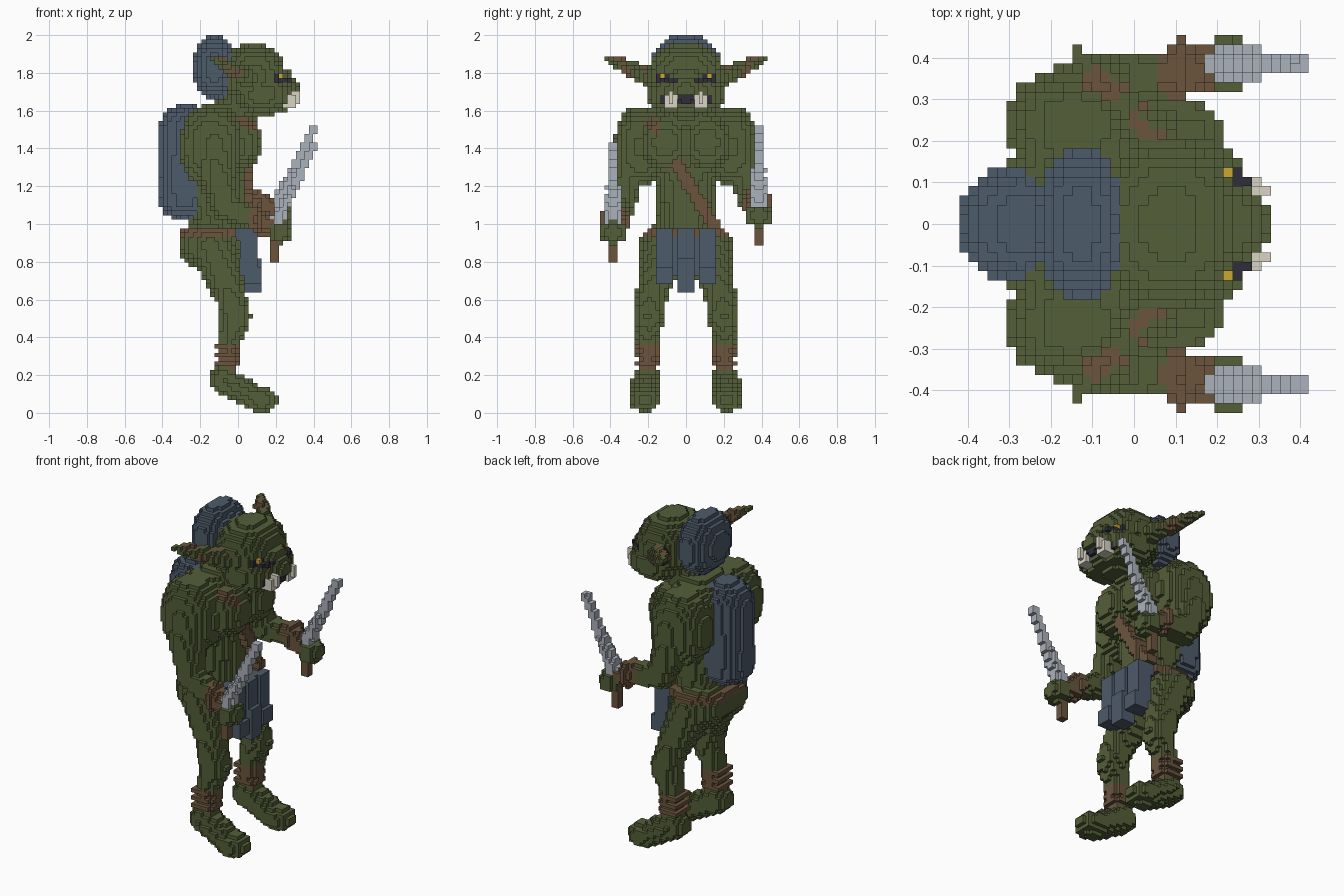
import bpy
import math
from mathutils import Vector

cube = bpy.data.objects.get("Cube")
if cube:
    bpy.data.objects.remove(cube, do_unlink=True)

V = 2 / 88                      # size of one block
NX, NY, NZ = 18, 20, 88         # half counts in x and y, full count in z

COLOURS = {
    "green_skin": (0.088, 0.113, 0.040),
    "blue_cloth": (0.076, 0.104, 0.147),
    "brown_leather": (0.145, 0.091, 0.048),
    "steel": (0.410, 0.445, 0.500),
    "ivory": (0.690, 0.660, 0.560),
    "yellow_eye": (0.600, 0.390, 0.030),
    "dark_hollow": (0.030, 0.027, 0.040),
}
materials = {}
for name, rgb in COLOURS.items():
    m = bpy.data.materials.new(name)
    m.use_nodes = True
    m.diffuse_color = (*rgb, 1)
    m.node_tree.nodes["Principled BSDF"].inputs["Base Color"].default_value = (*rgb, 1)
    materials[name] = m

cells = {}                      # block index -> part name
part_colour = {}


def fill(part, colour, shape, over=()):
    """Fill a shape with blocks; with over, only recolour blocks of those parts."""
    lo, hi, test = shape
    part_colour[part] = colour
    for i in range(max(-NX, math.floor(lo[0] / V)), min(NX, math.ceil(hi[0] / V)) + 1):
        for j in range(max(-NY, math.floor(lo[1] / V) - 1), min(NY, math.ceil(hi[1] / V) + 1)):
            for k in range(max(0, math.floor(lo[2] / V) - 1), min(NZ, math.ceil(hi[2] / V) + 1)):
                if over and cells.get((i, j, k)) not in over:
                    continue
                if test(i * V, (j + 0.5) * V, (k + 0.5) * V):
                    cells[(i, j, k)] = part


def ellipsoid(c, r, power=2):
    def test(*p):
        return sum(abs((a - b) / s) ** power for a, b, s in zip(p, c, r)) <= 1
    return [a - s for a, s in zip(c, r)], [a + s for a, s in zip(c, r)], test


def box(lo, hi):
    return lo, hi, lambda *p: all(a <= q <= b for a, q, b in zip(lo, p, hi))


def side_box(s, x, y, z):
    """Box whose y range is mirrored by the sign s."""
    ys = sorted((s * y[0], s * y[1]))
    return box((x[0], ys[0], z[0]), (x[1], ys[1], z[1]))


def limb(points, wide=1.0):
    """Tapered tube through (x, y, z, radius) points, stretched in y by wide."""
    pts = [(Vector((x, y / wide, z)), r) for x, y, z, r in points]
    big = max(p[3] for p in points) * max(wide, 1)
    lo = [min(p[a] for p in points) - big for a in range(3)]
    hi = [max(p[a] for p in points) + big for a in range(3)]

    def test(x, y, z):
        q = Vector((x, y / wide, z))
        for (a, ra), (b, rb) in zip(pts, pts[1:]):
            d = b - a
            t = min(1, max(0, (q - a).dot(d) / d.length_squared))
            if (q - a - d * t).length <= ra + (rb - ra) * t:
                return True
        return False
    return lo, hi, test


def panel(y0, y1, z0, x_top, thick):
    """Hanging cloth slab that swings forward towards its hem."""
    return (-0.05, y0, z0), (0.16, y1, 0.97), lambda x, y, z: (
        y0 <= y <= y1 and z0 <= z <= 0.97 and abs(x - x_top - (0.96 - z) * 0.1) <= thick)


SIDES = (("left", 1), ("right", -1))

# Torso and pelvis
fill("torso", "green_skin", limb([(-0.11, 0, 1.47, 0.17), (-0.12, 0, 1.25, 0.162),
                                  (-0.115, 0, 1.10, 0.15), (-0.11, 0, 0.99, 0.145)], 1.05))
fill("torso", "green_skin", ellipsoid((-0.13, 0, 1.42), (0.175, 0.29, 0.215), 2.5))
fill("torso", "green_skin", limb([(-0.06, 0, 1.55, 0.12), (0.06, 0, 1.68, 0.11)]))
for side, s in SIDES:
    fill("torso", "green_skin", ellipsoid((-0.005, s * 0.11, 1.43), (0.13, 0.13, 0.15), 2.3))
fill("pelvis", "green_skin", ellipsoid((-0.14, 0, 0.90), (0.17, 0.20, 0.14)))

for side, s in SIDES:
    lift = 0.09 if s > 0 else 0.0
    # Legs and feet
    leg = side + "_leg"
    fill(leg, "green_skin", limb([(-0.145, s * 0.125, 0.885, 0.122), (-0.075, s * 0.155, 0.72, 0.100),
                                  (-0.035, s * 0.19, 0.60, 0.080), (-0.012, s * 0.20, 0.51, 0.083),
                                  (-0.04, s * 0.20, 0.41, 0.066), (-0.06, s * 0.205, 0.24, 0.055)]))
    fill(leg, "green_skin", ellipsoid((-0.19, s * 0.10, 0.89), (0.12, 0.12, 0.13)))
    foot = side + "_foot"
    fill(foot, "green_skin", limb([(-0.08, s * 0.205, 0.175, 0.073), (0.03, s * 0.21, 0.115, 0.072),
                                   (0.10, s * 0.215, 0.07, 0.066)], 1.08))
    fill(foot, "green_skin", ellipsoid((0.122, s * 0.217, 0.07), (0.09, 0.078, 0.062), 2.4))
    # Ankle wraps
    wrap = side + "_ankle_wrap"
    for z in (0.261, 0.307, 0.352):
        fill(wrap, "brown_leather", ellipsoid((-0.06, s * 0.205, z), (0.072, 0.072, 0.013), 3))
    fill(wrap, "brown_leather", box((-0.2, s * 0.205 - 0.1, 0.23), (0.1, s * 0.205 + 0.1, 0.33)), (leg,))

    # Shoulder, arm, bracer and hand
    arm = side + "_arm"
    hand_z = 0.955 + lift
    fill(arm, "green_skin", ellipsoid((-0.14, s * 0.24, 1.41), (0.165, 0.13, 0.21), 2.5))
    fill(arm, "green_skin", limb([(-0.13, s * 0.27, 1.45, 0.11), (-0.11, s * 0.32, 1.25, 0.092),
                                  (-0.07, s * 0.345, 1.09 + lift / 2, 0.073), (0.10, s * 0.365, 1.02 + lift, 0.055),
                                  (0.20, s * 0.38, hand_z + 0.02, 0.045)]))
    bracer = side + "_bracer"
    fill(bracer, "brown_leather", limb([(0.10, s * 0.365, 1.03 + lift, 0.062), (0.16, s * 0.37, 0.995 + lift, 0.058)]))
    fill(bracer, "brown_leather", ellipsoid((0.114, s * 0.376, 1.02 + lift), (0.02, 0.083, 0.083), 1.6))
    fill(side + "_hand", "green_skin", ellipsoid((0.225, s * 0.386, hand_z), (0.06, 0.070, 0.06), 2.4))

    # Sword
    sy = s * 0.386
    fill(side + "_sword_grip", "brown_leather",
         box((0.165, sy - 0.025, hand_z - 0.155), (0.215, sy + 0.025, hand_z - 0.05)))
    fill(side + "_sword_blade", "steel", limb([(0.212, sy, hand_z + 0.075, 0.036), (0.28, sy, hand_z + 0.21, 0.028),
                                               (0.402, sy, hand_z + 0.46, 0.019)], 1.3))

# Belt
fill("belt", "brown_leather", box((-0.35, -0.25, 0.93), (0.15, 0.25, 0.98)),
     ("torso", "pelvis", "left_leg", "right_leg"))
fill("belt", "brown_leather", ((-0.32, -0.2, 0.93), (0.1, 0.2, 0.98), lambda x, y, z: (
    0.93 <= z <= 0.98 and ((x + 0.11) / 0.195) ** 2 + (y / 0.2) ** 2 <= 1)))


# Chest strap: shoulder patch and diagonal band over the belly
def on_strap(x, y, z):
    return abs((z - 1.53) + 1.65 * (y + 0.18)) <= 0.062


fill("chest_strap", "brown_leather", ((0, -0.25, 1.48), (0.14, -0.1, 1.57), lambda x, y, z: (
    -0.012 <= x <= 0.14 and 1.48 <= z <= 1.565 and -0.23 <= y <= -0.14 and on_strap(x, y, z))),
    ("torso", "right_arm"))
fill("chest_strap", "brown_leather", ((0, -0.1, 0.97), (0.1, 0.2, 1.33), lambda x, y, z: (
    0.0 <= x <= 0.085 - 1.3 * y * y and 0.97 <= z <= 1.33 and on_strap(x, y, z))))

# Loincloth: recessed backing, side panels and centre panel
fill("loincloth_backing", "blue_cloth", panel(-0.14, 0.14, 0.72, 0.03, 0.035))
for side, s in SIDES:
    ys = sorted((s * 0.065, s * 0.16))
    fill(side + "_loincloth_panel", "blue_cloth", panel(*ys, 0.69, 0.045, 0.05))
fill("loincloth_centre", "blue_cloth", panel(-0.046, 0.046, 0.645, 0.055, 0.045))

# Backpack and rounded bundle behind the head
fill("backpack", "blue_cloth", ((-0.43, -0.15, 1.02), (-0.13, 0.15, 1.64), lambda x, y, z: (
    ((x + 0.277 - 0.02 * (z - 1.33)) / 0.143) ** 2 + (y / 0.14) ** 2 + (abs(z - 1.33) / 0.305) ** 7 <= 1)))
fill("bundle", "blue_cloth", ellipsoid((-0.13, 0, 1.83), (0.107, 0.185, 0.173), 2.2))

# Head
fill("head", "green_skin", ellipsoid((0.085, 0, 1.78), (0.165, 0.20, 0.173), 2.4))
fill("head", "green_skin", ellipsoid((0.13, 0, 1.685), (0.165, 0.205, 0.11), 2.4))
fill("head", "green_skin", limb([(0.20, 0, 1.74, 0.08), (0.255, 0, 1.71, 0.075)], 1.1))
fill("head", "green_skin", ellipsoid((0.20, 0, 1.785), (0.085, 0.092, 0.04), 2.5))
fill("mouth", "dark_hollow", box((0.20, -0.125, 1.638), (0.34, 0.125, 1.675)), ("head",))
for side, s in SIDES:
    # Ears: green shell with two leathery patches joined along the lower front
    fill(side + "_ear", "green_skin", limb([(0.05, s * 0.19, 1.775, 0.055), (-0.04, s * 0.30, 1.825, 0.038),
                                            (-0.14, s * 0.425, 1.878, 0.015)]))
    inner = side + "_ear_inner"
    fill(inner, "brown_leather", limb([(0.035, s * 0.215, 1.80, 0.036), (0.0, s * 0.26, 1.80, 0.034)]))
    fill(inner, "brown_leather", limb([(0.0, s * 0.26, 1.79, 0.028), (-0.04, s * 0.315, 1.82, 0.028)]))
    fill(inner, "brown_leather", limb([(-0.06, s * 0.32, 1.842, 0.032), (-0.10, s * 0.355, 1.858, 0.028)]))
    # Eye and tusk
    socket = side + "_eye_socket"
    fill(socket, "dark_hollow", side_box(s, (0.16, 0.30), (0.045, 0.165), (1.75, 1.773)), ("head",))
    fill(socket, "dark_hollow", side_box(s, (0.16, 0.30), (0.09, 0.165), (1.773, 1.795)), ("head",))
    fill(socket, "dark_hollow", side_box(s, (0.20, 0.28), (0.09, 0.114), (1.75, 1.773)))
    fill(socket, "dark_hollow", side_box(s, (0.20, 0.255), (0.114, 0.137), (1.75, 1.773)))
    fill(side + "_eye", "yellow_eye", side_box(s, (0.216, 0.239), (0.114, 0.137), (1.773, 1.796)))
    tusk = side + "_tusk"
    fill(tusk, "ivory", side_box(s, (0.24, 0.30), (0.045, 0.114), (1.625, 1.682)))
    fill(tusk, "ivory", side_box(s, (0.26, 0.33), (0.068, 0.091), (1.638, 1.70)))

# Outer block faces: direction and its four corners
FACES = []
for axis in range(3):
    u, v = (axis + 1) % 3, (axis + 2) % 3
    for sign in (0, 1):
        corners = []
        for a, b in ((0, 0), (1, 0), (1, 1), (0, 1)):
            c = [0, 0, 0]
            c[axis], c[u], c[v] = sign, a, b
            corners.append(tuple(c))
        step = [0, 0, 0]
        step[axis] = 2 * sign - 1
        FACES.append((step, corners if sign else corners[::-1]))

# One object per part
for part, colour in part_colour.items():
    verts, faces = {}, []
    for cell, owner in cells.items():
        if owner != part:
            continue
        for step, corners in FACES:
            if tuple(a + b for a, b in zip(cell, step)) not in cells:
                faces.append([verts.setdefault(tuple(a + b for a, b in zip(cell, c)), len(verts)) for c in corners])
    if not faces:
        continue
    mesh = bpy.data.meshes.new(part)
    mesh.from_pydata([((i - 0.5) * V, j * V, k * V) for i, j, k in verts], [], faces)
    mesh.materials.append(materials[colour])
    bpy.context.collection.objects.link(bpy.data.objects.new(part, mesh))
